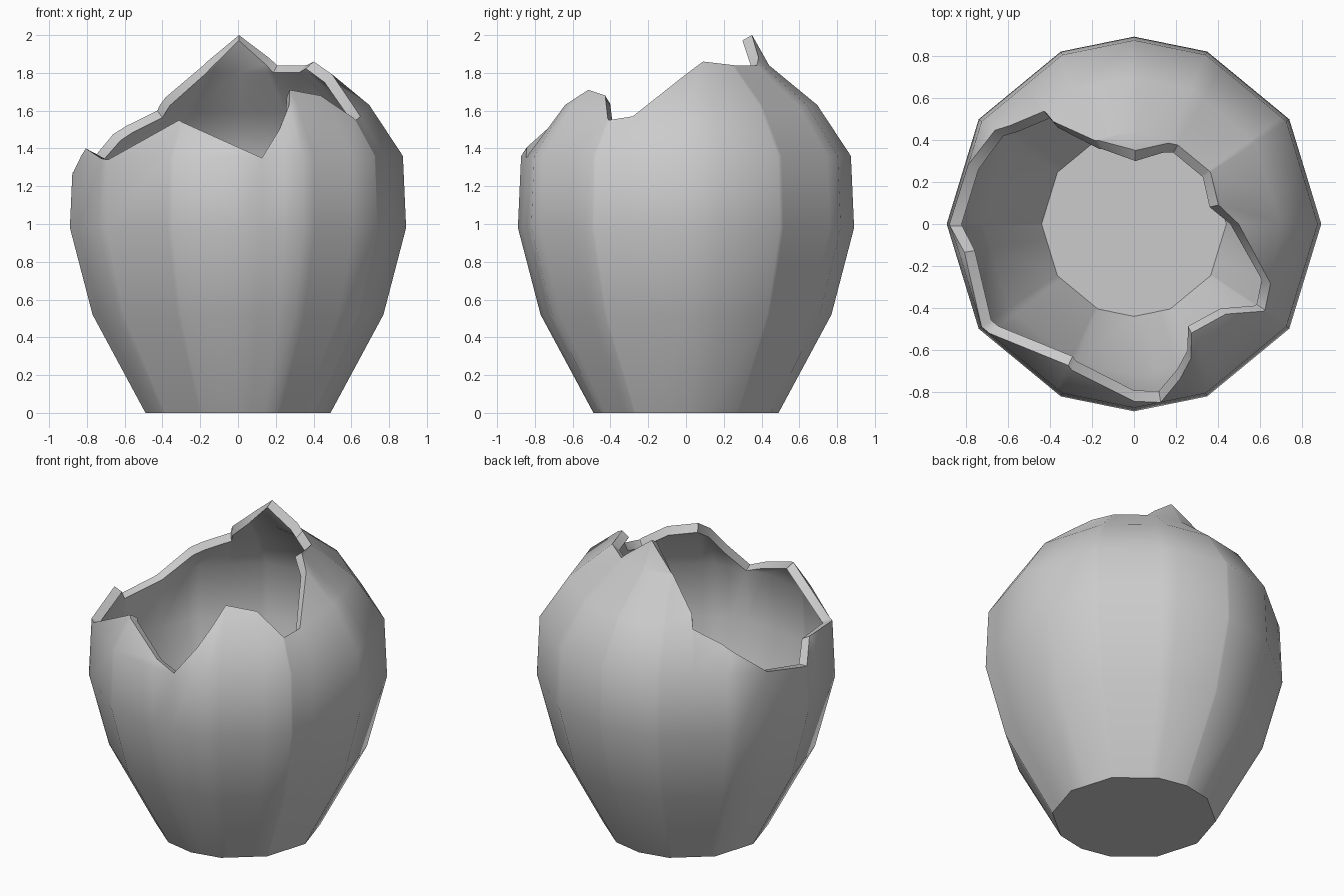
import bpy, bmesh
from math import atan2, cos, sin, radians, hypot, tau

cube = bpy.data.objects.get("Cube")
if cube:
    bpy.data.objects.remove(cube, do_unlink=True)

# Wall profile (radius, height) and wall thickness
PROFILE = [(.49, 0), (.77, .52), (.89, .98), (.873, 1.36), (.695, 1.63), (.44, 1.84), (.35, 2)]
WALL = .058
# Corners of the twelve-sided body
FACETS = sorted(radians(q + a) for q in (0, 180) for a in (0, 34, 67, 90, 113, 146))
# Broken edge, counter-clockwise
RIM = [(.40, .09, 1.86), (.36, .26, 1.84), (.21, .38, 1.84), (.005, .35, 2), (-.19, .41, 1.84),
       (-.41, .52, 1.67), (-.47, .59, 1.60), (-.63, .50, 1.52), (-.82, .29, 1.32),
       (-.88, -.01, 1.27), (-.84, -.14, 1.40), (-.69, -.52, 1.34), (-.33, -.71, 1.55),
       (.13, -.87, 1.35), (.22, -.74, 1.50), (.29, -.55, 1.71), (.47, -.46, 1.68),
       (.64, -.42, 1.55), (.69, -.30, 1.57)]


def radius(z):
    for (r0, z0), (r1, z1) in zip(PROFILE, PROFILE[1:]):
        if z <= z1:
            return r0 + (r1 - r0) * (z - z0) / (z1 - z0)
    return PROFILE[-1][0]


def facet_scale(angle):
    """Flattens the circle to the straight sides of the body."""
    for a, b in zip(FACETS, FACETS[1:] + [tau]):
        if a <= angle <= b:
            return cos((b - a) / 2) / cos(angle - (a + b) / 2)
    return 1


def rim_height(angle):
    dx, dy = cos(angle), sin(angle)
    for (x0, y0, z0), (x1, y1, z1) in zip(RIM, RIM[1:] + RIM[:1]):
        c0, c1 = dx * y0 - dy * x0, dx * y1 - dy * x1
        if c0 <= 0 <= c1 and c1 > c0 and dx * (x0 + x1) + dy * (y0 + y1) > 0:
            return z0 + (z1 - z0) * -c0 / (c1 - c0)
    return 1.5


def wall_point(angle, z, depth):
    """Point on the wall, moved inwards by depth along the profile normal."""
    low, high = max(z - .08, 0), min(z + .08, 2)
    dr, dz = radius(high) - radius(low), high - low
    k = depth / hypot(dr, dz)
    r = (radius(z) - k * dz) * facet_scale(angle)
    return r * cos(angle), r * sin(angle), z + k * dr


# Columns at every body corner and every corner of the broken edge
columns = {round(a, 4): None for a in FACETS}
for x, y, z in RIM:
    columns[round(atan2(y, x) % tau, 4)] = z
columns = [(a, z or rim_height(a)) for a, z in sorted(columns.items())]

bm = bmesh.new()


def shell(depth):
    """Wall columns stopped at the broken edge, plus the floor."""
    grid = []
    for angle, top in columns:
        made, column = {}, []
        for _, level in PROFILE:
            z = min(level, top)
            if z not in made:
                made[z] = bm.verts.new(wall_point(angle, z, depth))
            column.append(made[z])
        grid.append(column)
    for a, b in zip(grid, grid[1:] + grid[:1]):
        for i in range(len(PROFILE) - 1):
            corners = list(dict.fromkeys((a[i], b[i], b[i + 1], a[i + 1])))
            if len(corners) > 2:
                bm.faces.new(corners if depth == 0 else corners[::-1])
    floor = [c[0] for c in grid]
    bm.faces.new(floor[::-1] if depth == 0 else floor)
    return [c[-1] for c in grid]


outer, inner = shell(0), shell(WALL)
# Broken edge faces joining both shells
for i in range(len(outer)):
    bm.faces.new((outer[i - 1], outer[i], inner[i], inner[i - 1]))

mesh = bpy.data.meshes.new("broken_pot")
bm.to_mesh(mesh)
bm.free()
pot = bpy.data.objects.new("broken_pot", mesh)
bpy.context.collection.objects.link(pot)

grey = (.6, .6, .6, 1)
clay = bpy.data.materials.new("grey_clay")
clay.use_nodes = True
clay.diffuse_color = grey
clay.node_tree.nodes["Principled BSDF"].inputs["Base Color"].default_value = grey
mesh.materials.append(clay)

bpy.context.view_layer.objects.active = pot
pot.select_set(True)
bpy.ops.object.shade_smooth_by_angle(angle=radians(48))
